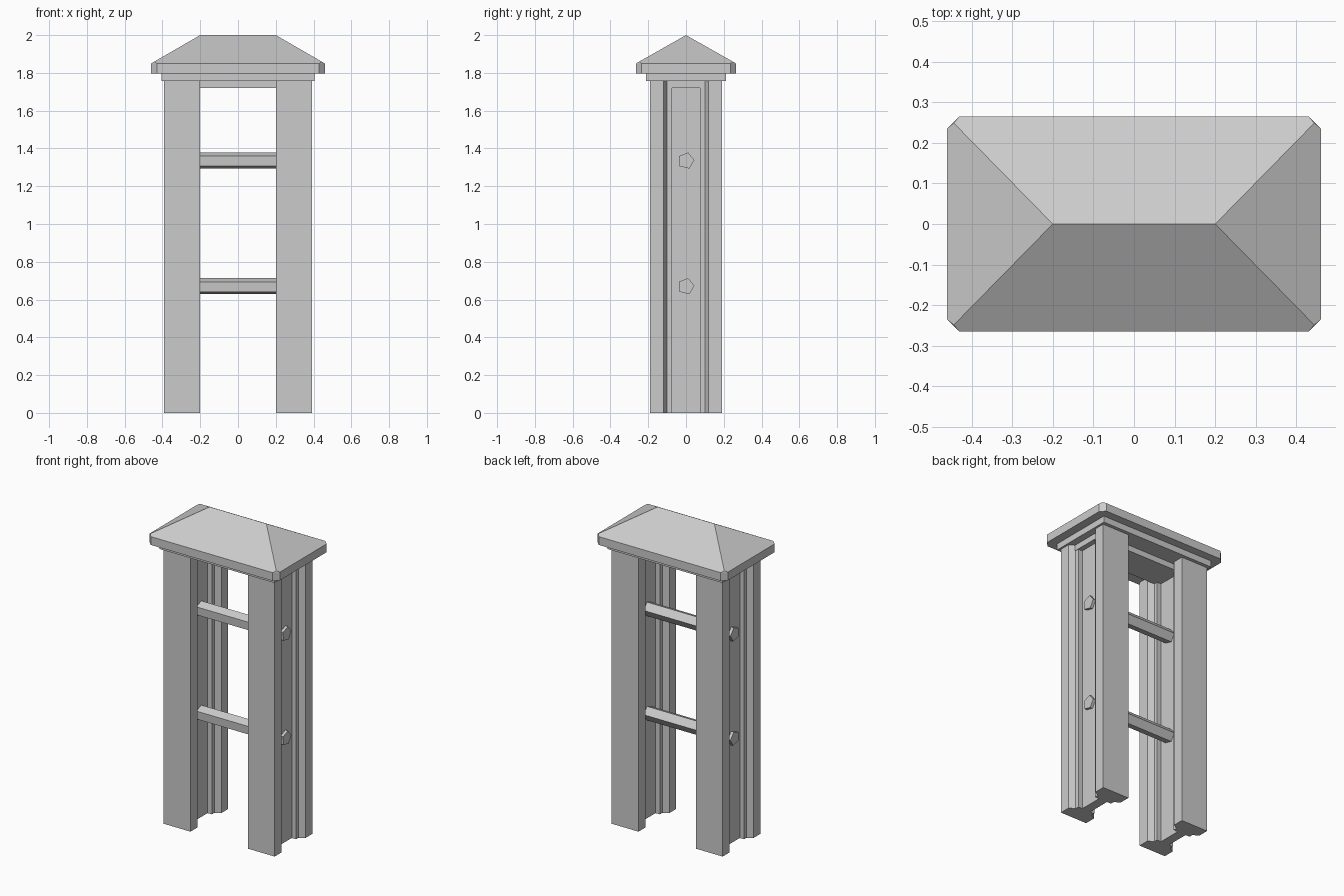
import bpy, bmesh, math

if "Cube" in bpy.data.objects:
    bpy.data.objects.remove(bpy.data.objects["Cube"], do_unlink=True)

stone = bpy.data.materials.new("light grey stone")
stone.use_nodes = True
GREY = (0.6, 0.6, 0.6, 1)
stone.diffuse_color = GREY
stone.node_tree.nodes["Principled BSDF"].inputs["Base Color"].default_value = GREY


def finish(name, bm):
    bmesh.ops.recalc_face_normals(bm, faces=bm.faces)
    mesh = bpy.data.meshes.new(name)
    bm.to_mesh(mesh)
    bm.free()
    mesh.materials.append(stone)
    obj = bpy.data.objects.new(name, mesh)
    bpy.context.collection.objects.link(obj)
    return obj


def extrude(name, points, direction):
    """Closed prism from a ring of 3D points."""
    bm = bmesh.new()
    face = bm.faces.new([bm.verts.new(p) for p in points])
    moved = bmesh.ops.extrude_face_region(bm, geom=[face], use_keep_orig=True)["geom"]
    bmesh.ops.translate(bm, vec=direction,
                        verts=[v for v in moved if isinstance(v, bmesh.types.BMVert)])
    return finish(name, bm)


def slab(name, hx, hy, z0, z1):
    ring = [(-hx, -hy, z0), (hx, -hy, z0), (hx, hy, z0), (-hx, hy, z0)]
    return extrude(name, ring, (0, 0, z1 - z0))


# Posts: stepped I-section, one quarter mirrored into the full outline
quarter = [(0.095, 0.19), (0.095, 0.12), (0.06, 0.10), (0.06, 0.075), (0.03, 0.075)]
half = quarter + [(x, -y) for x, y in reversed(quarter)]
outline = half + [(-x, y) for x, y in reversed(half)]
for side, name in ((1, "left_post"), (-1, "right_post")):
    extrude(name, [(x + side * 0.297, y, 0) for x, y in outline], (0, 0, 1.765))

# Five-sided rungs, with ends standing proud of the post webs
for z, name in ((0.67, "lower_rung"), (1.335, "upper_rung")):
    angles = [math.radians(4 + 72 * i) for i in range(5)]
    extrude(name, [(-0.345, 0.045 * math.cos(a), z + 0.045 * math.sin(a)) for a in angles],
            (0.69, 0, 0))

# Lintel and cornice
slab("lintel", 0.36, 0.10, 1.72, 1.77)
slab("cornice", 0.405, 0.212, 1.757, 1.81)

# Hipped cap with clipped corners
HX, HY, CLIP, EAVE, PEAK, RIDGE = 0.46, 0.265, 0.03, 1.85, 2.0, 0.2
bm = bmesh.new()
for sx in (-1, 1):
    bm.verts.new((sx * RIDGE, 0, PEAK))
    for sy in (-1, 1):
        for z in (1.797, EAVE):
            bm.verts.new((sx * (HX - CLIP), sy * HY, z))
            bm.verts.new((sx * HX, sy * (HY - CLIP), z))
        t = 0.937
        bm.verts.new((sx * (RIDGE + (HX - RIDGE) * t), sy * HY * t,
                      PEAK - (PEAK - EAVE) * t))
bmesh.ops.convex_hull(bm, input=bm.verts)
bmesh.ops.dissolve_limit(bm, angle_limit=math.radians(2), verts=bm.verts, edges=bm.edges)
finish("roof_cap", bm)
